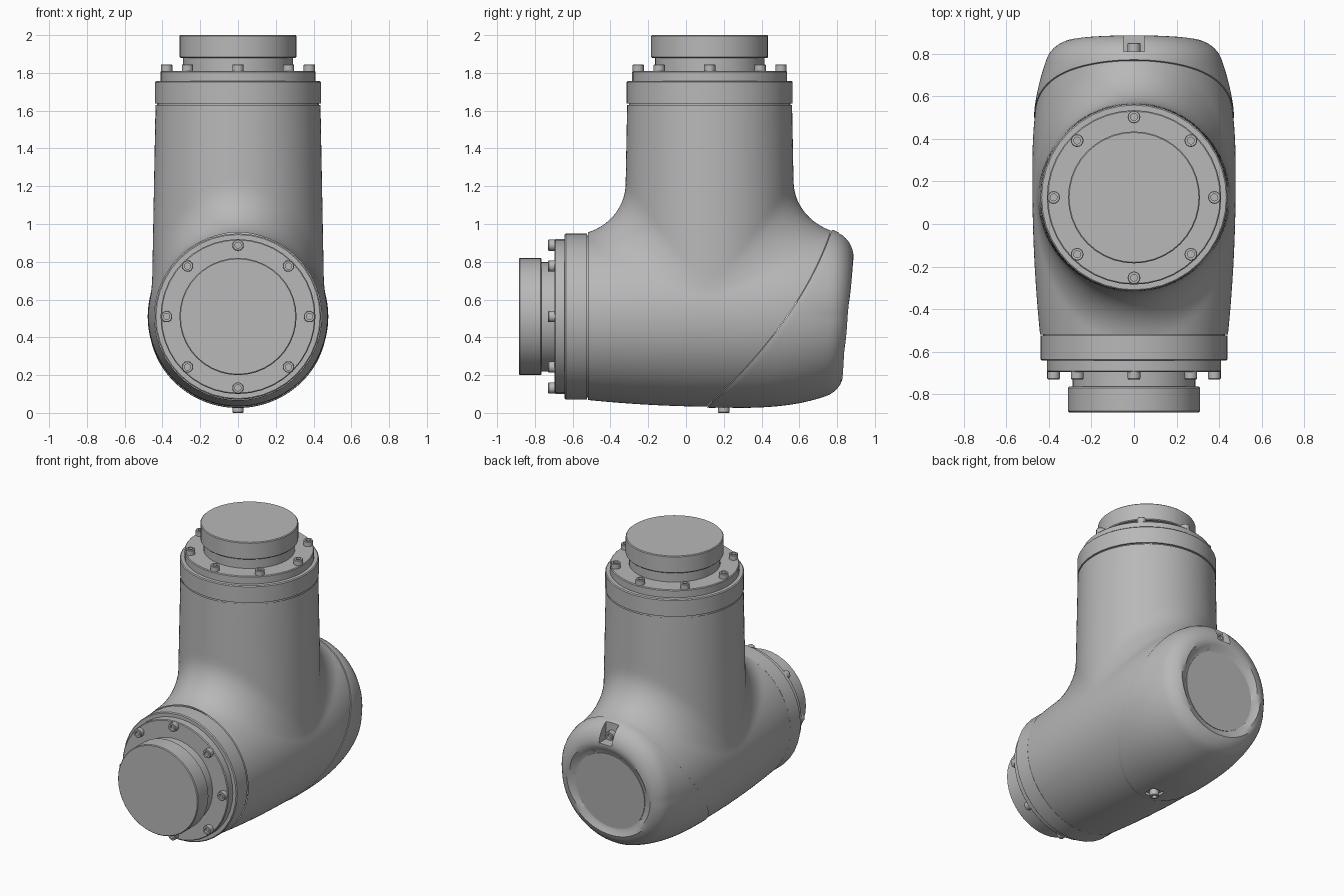
import bpy, bmesh
from math import pi, hypot, cos, sin
from mathutils import Matrix, Vector

if "Cube" in bpy.data.objects:
    bpy.data.objects.remove(bpy.data.objects["Cube"])

# One matte grey for the whole casting
grey = bpy.data.materials.new("casting grey")
grey.use_nodes = True
colour = (0.48, 0.48, 0.48, 1)
grey.diffuse_color = colour
grey.node_tree.nodes["Principled BSDF"].inputs["Base Color"].default_value = colour

COLUMN_Y, TUBE_Z = 0.125, 0.51


def make(name, bm):
    bmesh.ops.recalc_face_normals(bm, faces=bm.faces)
    mesh = bpy.data.meshes.new(name)
    bm.to_mesh(mesh)
    bm.free()
    mesh.materials.append(grey)
    ob = bpy.data.objects.new(name, mesh)
    bpy.context.collection.objects.link(ob)
    return ob


def activate(ob):
    bpy.ops.object.select_all(action='DESELECT')
    ob.select_set(True)
    bpy.context.view_layer.objects.active = ob


def smooth(ob, angle=0.6):
    activate(ob)
    bpy.ops.object.shade_smooth_by_angle(angle=angle)


def lathe(name, profile, matrix, steps=40):
    bm = bmesh.new()
    vs = [bm.verts.new((r, 0, h)) for r, h in profile]
    es = [bm.edges.new(pair) for pair in zip(vs, vs[1:])]
    bmesh.ops.spin(bm, geom=vs + es, cent=(0, 0, 0), axis=(0, 0, 1),
                   angle=2 * pi, steps=steps)
    bmesh.ops.remove_doubles(bm, verts=bm.verts, dist=1e-4)
    bm.transform(matrix)
    smooth(make(name, bm))


# Casting shape: a bulged tube and an upright column joined by a round fillet
def round_union(a, b, r):
    return max(r, min(a, b)) - hypot(max(r - a, 0), max(r - b, 0))


def casting(p):
    x, y, z = p
    dz, dy = z - TUBE_Z, y - COLUMN_Y
    rho = max(hypot(x, dz), 1e-6)
    up = max(0, dz / rho)
    u = y - 0.2
    radius = 0.478 - (0.07 * u * u if u < 0 else (0.4 - 0.25 * up) * u ** 3)
    d = rho - radius
    if dz > 0:
        rc = max(hypot(x, dy), 1e-6)
        col = max(rc - 0.458 + 0.019 * dz, z - 1.95)
        d = round_union(col, d, 0.24 * (1 - x * x / (rc * rho)))
    # tilted rear face with a shallow round recess
    s = min(1, max(0, (0.32 - hypot(x, z - 0.49)) / 0.05))
    end = y - 0.879 - 0.082 * (z - 0.8) + 0.03 * s * s * (3 - 2 * s)
    d = -round_union(-d, -end, 0.075 + 0.045 * up)
    return max(d, -0.9 - y)


def seam(z):
    u = z - 0.04
    return 0.12 + 1.076 * u - 0.402 * u * u


whole = bmesh.new()
bmesh.ops.create_uvsphere(whole, u_segments=160, v_segments=120, radius=1,
                          matrix=Matrix.Rotation(pi / 2, 4, 'X'))
centre = Vector((0, COLUMN_Y, TUBE_Z))
for v in whole.verts:
    ray, lo, hi = v.co.normalized(), 0.0, 2.0
    for _ in range(18):
        mid = (lo + hi) / 2
        if casting(centre + ray * mid) < 0:
            lo = mid
        else:
            hi = mid
    v.co = centre + ray * lo


def cut(bm, co, no, **clear):
    bmesh.ops.bisect_plane(bm, geom=bm.verts[:] + bm.edges[:] + bm.faces[:],
                           plane_co=co, plane_no=no, **clear)


def split(side):
    """Part of the casting in front of (-1) or behind (1) the curved seam."""
    bm = whole.copy()
    for v in bm.verts:
        v.co.y -= seam(v.co.z)
    cut(bm, (0, side * 0.004, 0), (0, 1, 0),
        clear_inner=side > 0, clear_outer=side < 0)
    rim = [e for e in bm.edges if e.is_boundary]
    ext = bmesh.ops.extrude_edge_only(bm, edges=rim)["geom"]
    inner = [g for g in ext if isinstance(g, bmesh.types.BMVert)]
    bmesh.ops.pointmerge(bm, verts=inner, merge_co=(0, side * 0.02, 0.5))
    for v in bm.verts:
        v.co.y += seam(v.co.z)
    bmesh.ops.recalc_face_normals(bm, faces=bm.faces)
    bm.normal_update()
    return bm


# Main elbow housing
bm = split(-1)
cut(bm, (0, 0, 1.63), (0, 0, 1), clear_outer=True)
cut(bm, (0, -0.52, 0), (0, -1, 0), clear_outer=True)
smooth(make("elbow_housing", bm))

# Rear cover, standing slightly proud, with two screw pockets
bm = split(1)
for v in bm.verts:
    v.co += v.normal * 0.006
cover = make("rear_cover", bm)
for low, high in (((-0.05, 0.81, 0.83), (0.05, 1.0, 1.1)),
                  ((-0.045, 0.155, -0.1), (0.045, 0.245, 0.045))):
    low, high = Vector(low), Vector(high)
    box = bmesh.new()
    bmesh.ops.create_cube(box, size=1, matrix=Matrix.Translation((low + high) / 2)
                          @ Matrix.Diagonal((*(high - low), 1)))
    cutter = make("pocket_cutter", box)
    cutter.hide_render = True
    mod = cover.modifiers.new("pocket", 'BOOLEAN')
    mod.operation, mod.solver, mod.object = 'DIFFERENCE', 'EXACT', cutter
    activate(cover)
    bpy.ops.object.modifier_apply(modifier=mod.name)
    bpy.data.objects.remove(cutter)
smooth(cover)
whole.free()

# Flat disc in the rear recess
tilt = Vector((0, 1, -0.082)).to_track_quat('Z', 'Y').to_matrix().to_4x4()
lathe("rear_disc", [(0, -0.004), (0.265, -0.004), (0.265, 0.005), (0, 0.005)],
      Matrix.Translation((0, 0.83, 0.49)) @ tilt)

# Screws with round sockets
SCREW = [(0, 0), (0.03, 0), (0.03, 0.041), (0.027, 0.045),
         (0.016, 0.045), (0.016, 0.028), (0, 0.028)]
lathe("cover_screw_top", SCREW, Matrix.Translation((0, 0.807, 0.875))
      @ Matrix.Rotation(-pi / 2, 4, 'X'), 16)
lathe("cover_screw_bottom", SCREW, Matrix.Translation((0, 0.2, 0.045))
      @ Matrix.Rotation(pi, 4, 'X'), 16)

# Two identical bolted joint flanges
RING = [(0.40, -0.02), (0.428, -0.02), (0.428, 0.004), (0.44, 0.004),
        (0.44, 0.116), (0.434, 0.122), (0, 0.122)]
PLATE = [(0.41, 0.11), (0.41, 0.17), (0.405, 0.175), (0, 0.175)]
HUB = [(0.29, 0.17), (0.29, 0.245), (0.305, 0.245), (0.31, 0.25),
       (0.31, 0.36), (0.305, 0.365), (0, 0.365)]
mounts = {"top": Matrix.Translation((0, COLUMN_Y, 1.635)),
          "front": Matrix.Translation((0, -0.52, TUBE_Z))
          @ Matrix.Rotation(pi / 2, 4, 'X')}
for side, m in mounts.items():
    lathe(side + "_ring", RING, m)
    lathe(side + "_plate", PLATE, m)
    lathe(side + "_hub", HUB, m)
    for i in range(8):
        a = i * pi / 4
        spot = Matrix.Translation((0.378 * cos(a), 0.378 * sin(a), 0.165))
        lathe(f"{side}_bolt_{i + 1}", SCREW, m @ spot, 16)
